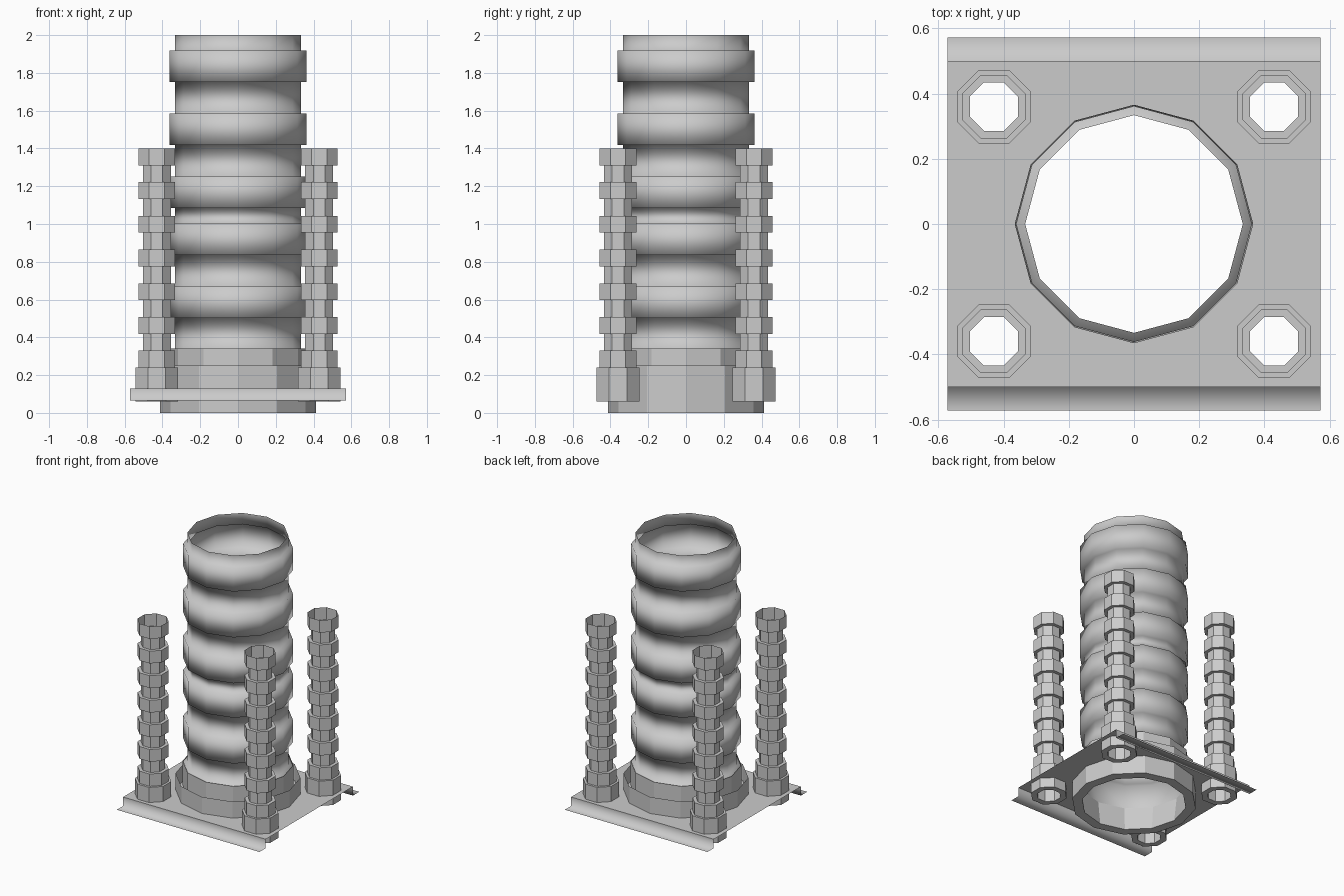
import bpy
import bmesh
from math import cos, sin, pi

cube = bpy.data.objects.get("Cube")
if cube:
    bpy.data.objects.remove(cube, do_unlink=True)

grey = bpy.data.materials.new("plain_grey")
grey.use_nodes = True
grey.diffuse_color = (0.6, 0.6, 0.6, 1)
grey.node_tree.nodes["Principled BSDF"].inputs["Base Color"].default_value = (0.6, 0.6, 0.6, 1)


def finish(bm, name, smooth=False):
    mesh = bpy.data.meshes.new(name)
    for f in bm.faces:
        f.smooth = smooth
    bm.to_mesh(mesh)
    bm.free()
    mesh.materials.append(grey)
    obj = bpy.data.objects.new(name, mesh)
    bpy.context.collection.objects.link(obj)
    return obj


def ring(bm, r, z, sides, turn=0.0, cx=0.0, cy=0.0):
    angles = [turn + 2 * pi * i / sides for i in range(sides)]
    return [bm.verts.new((cx + r * cos(a), cy + r * sin(a), z)) for a in angles]


def lathe(name, profile, sides, turn=0.0, cx=0.0, cy=0.0, smooth=False):
    """Open sheet turned from (radius, height) pairs listed from bottom to top."""
    bm = bmesh.new()
    rings = [ring(bm, r, z, sides, turn, cx, cy) for r, z in profile]
    for low, high in zip(rings, rings[1:]):
        for i in range(sides):
            j = (i + 1) % sides
            bm.faces.new((low[i], low[j], high[j], high[i]))
    return finish(bm, name, smooth)


def steps(start, step, count, radii):
    """Profile of equal bands alternating between two radii."""
    points = []
    for i in range(count):
        r = radii[i % 2]
        points += [(r, start + i * step), (r, start + (i + 1) * step)]
    return points


WIDE, NARROW, BAND = 0.362, 0.334, 0.1665
POST_X, POST_Y = 0.43, 0.36
OCT = pi / 8
FLAT = cos(OCT)

# Ribbed tube, in two stacked lengths
lower = steps(0.17, BAND, 5, (WIDE, NARROW)) + [(NARROW, 1.0), (NARROW, 1.086)]
upper = steps(1.086, BAND, 5, (WIDE, NARROW)) + [(NARROW, 1.918), (NARROW, 2.0)]
lathe("ribbed_tube", lower + upper, 12, smooth=True)

# Collar: outer cup, bottom rim and taller inner sleeve
lathe("collar_cup", [(0.345, 0), (0.412, 0), (0.412, 0.25)], 12)
lathe("collar_sleeve", [(0.345, 0), (0.366, 0.17), (0.366, 0.34)], 12)

# Four ribbed hollow posts, each rising from a nut
thick, thin = 0.097 / FLAT, 0.074 / FLAT
for side, sx in (("left", 1), ("right", -1)):
    for end, sy in (("front", -1), ("back", 1)):
        x, y = sx * POST_X, sy * POST_Y
        post = steps(0.24, 1.16 / 13, 13, (thick, thin))
        lathe(f"{end}_{side}_post", post, 8, OCT, x, y)
        nut = [(thin, 0.24), (thin, 0.06), (0.113 / FLAT, 0.06),
               (0.113 / FLAT, 0.24), (thin, 0.24)]
        lathe(f"{end}_{side}_nut", nut, 8, OCT, x, y)

# Flat plate with a hole for the tube and one for each post
bm = bmesh.new()
TOP, HALF_X, HALF_Y = 0.13, 0.573, 0.5
corners = ((-1, -1), (1, -1), (1, 1), (-1, 1))
loops = [[bm.verts.new((HALF_X * a, HALF_Y * b, TOP)) for a, b in corners],
         ring(bm, 0.366, TOP, 12)]
loops += [ring(bm, thin, TOP, 8, OCT, POST_X * a, POST_Y * b) for a, b in corners]
edges = [bm.edges.new((lp[i - 1], lp[i])) for lp in loops for i in range(len(lp))]
bmesh.ops.triangle_fill(bm, use_beauty=True, use_dissolve=False, edges=edges, normal=(0, 0, 1))
finish(bm, "base_plate")

# Folded lips along the front and back of the plate
for name, s in (("front_lip", -1), ("back_lip", 1)):
    bm = bmesh.new()
    path = ((HALF_Y, TOP), (HALF_Y, 0.065), (0.572, 0.065))
    rows = [[bm.verts.new((x * -s, s * y, z)) for x in (-HALF_X, HALF_X)] for y, z in path]
    for a, b in zip(rows, rows[1:]):
        bm.faces.new((a[0], b[0], b[1], a[1]))
    finish(bm, name, smooth=True)
